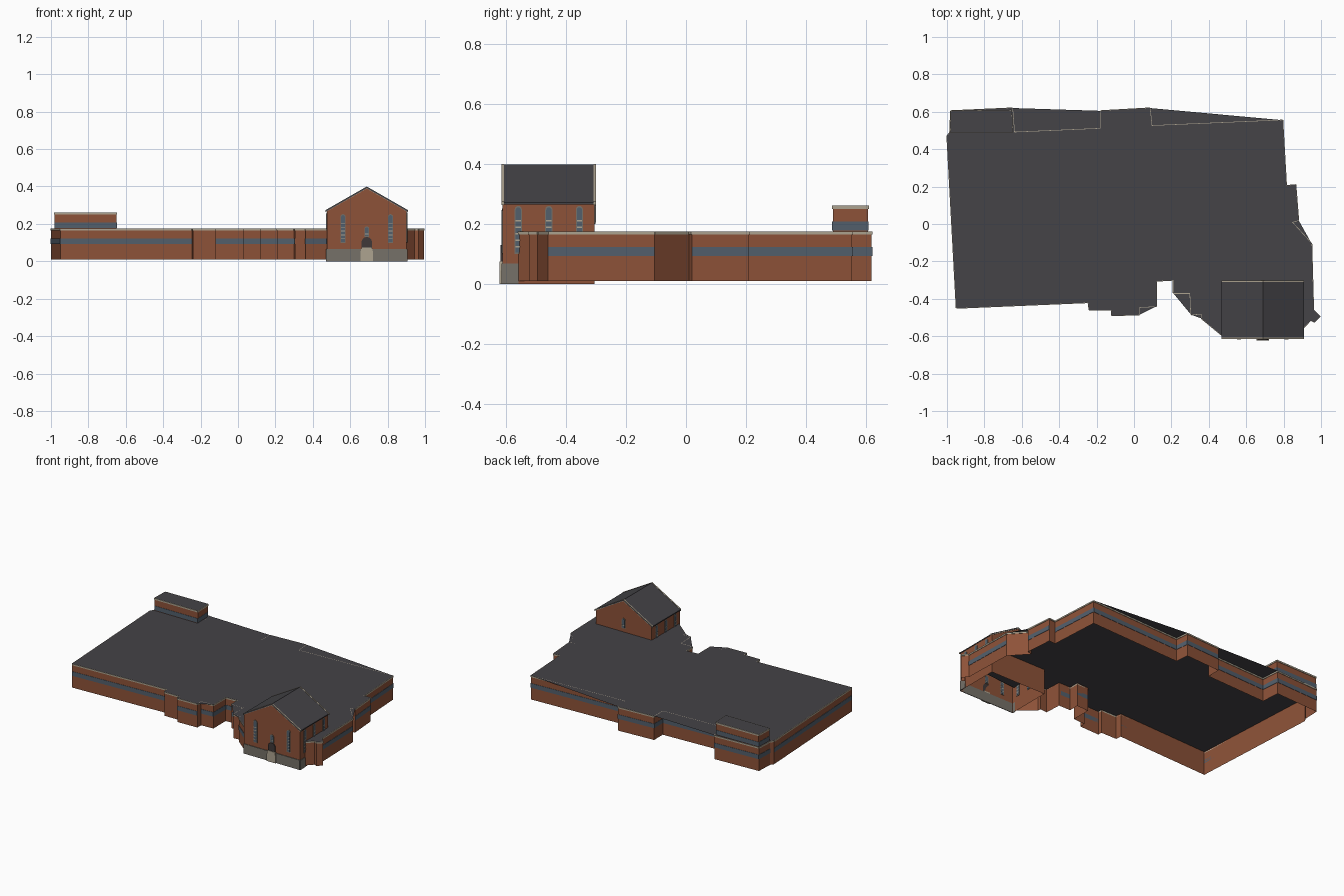
import bpy, bmesh, math
from mathutils import Matrix, Vector

cube = bpy.data.objects.get("Cube")
if cube:
    bpy.data.objects.remove(cube, do_unlink=True)


def material(name, r, g, b):
    mat = bpy.data.materials.new(name)
    mat.use_nodes = True
    mat.diffuse_color = (r, g, b, 1)
    mat.node_tree.nodes["Principled BSDF"].inputs["Base Color"].default_value = (r, g, b, 1)
    return mat


brick = material("red brick", .27, .085, .04)
slate = material("dark slate", .058, .056, .063)
stone = material("grey stone", .18, .165, .14)
beige = material("pale coping", .42, .37, .28)
glass = material("blue grey glass", .085, .115, .15)
timber = material("dark door timber", .05, .04, .04)


def finish(name, bm, mat, matrix=None):
    mesh = bpy.data.meshes.new(name)
    bm.to_mesh(mesh)
    bm.free()
    mesh.materials.append(mat)
    obj = bpy.data.objects.new(name, mesh)
    bpy.context.scene.collection.objects.link(obj)
    if matrix:
        obj.matrix_world = matrix
    return obj


def polygon(name, points, mat):
    """One flat face, concave outlines allowed."""
    bm = bmesh.new()
    face = bm.faces.new([bm.verts.new(p) for p in points])
    bmesh.ops.triangulate(bm, faces=[face])
    return finish(name, bm, mat)


def prism(name, profile, y0, y1, mat, place=(0, 0, 0), turn=0):
    """Extrude an xz profile along y, then turn it about z and place it."""
    bm = bmesh.new()
    face = bm.faces.new([bm.verts.new((x, y0, z)) for x, z in profile])
    new = bmesh.ops.extrude_face_region(bm, geom=[face])["geom"]
    for v in new:
        if isinstance(v, bmesh.types.BMVert):
            v.co.y = y1
    bmesh.ops.recalc_face_normals(bm, faces=bm.faces)
    return finish(name, bm, mat, Matrix.Translation(place) @ Matrix.Rotation(turn, 4, "Z"))


def rect(x0, x1, z0, z1):
    return [(x0, z0), (x1, z0), (x1, z1), (x0, z1)]


def arch(half, z0, z1):
    """Round-headed opening."""
    arc = [i * math.pi / 8 for i in range(9)]
    return [(-half, z0), (half, z0)] + [
        (half * math.cos(a), z1 - half + half * math.sin(a)) for a in arc]


def strip(name, a, b, z0, z1, out, mat):
    """Thin plate on the outside of the wall from a to b."""
    d = Vector(b) - Vector(a)
    prism(name, rect(0, d.length, z0, z1), 0, out, mat, (*a, 0), math.atan2(d.y, d.x))


def wall(name, a, b, z0, z1, mat):
    return polygon(name, [(*b, z0), (*a, z0), (*a, z1), (*b, z1)], mat)


# Chapel dimensions
left, right, front, back = .475, .902, -.612, -.305
mid, eave, ridge = (left + right) / 2, .275, .392

# Main building outline, clockwise from the back corner
outline = [
    (-1, .47), (-.985, .49), (-.98, .605), (-.65, .62), (-.64, .49), (-.18, .51),
    (-.18, .605), (.085, .62), (.095, .525), (.795, .555), (.815, .205),
    (.865, .21), (.88, .02), (.845, .01), (.95, -.105), (.96, -.46),
    (.995, -.495), (.965, -.525), (.945, -.515), (right, -.56), (right, back),
    (left, back), (left, -.6), (.36, -.505), (.36, -.48), (.305, -.485),
    (.3, -.37), (.21, -.37), (.21, -.3), (.12, -.305), (.12, -.44),
    (.03, -.445), (.03, -.485), (-.12, -.49), (-.12, -.46), (-.24, -.46),
    (-.245, -.42), (-.95, -.45)]
floor, top = .01, .175


def against_chapel(p):
    return left <= p[0] <= right and p[1] <= back


for a, b in zip(outline, outline[1:] + outline[:1]):
    if against_chapel(a) and against_chapel(b):
        continue
    wall("main_wall", a, b, floor, top, brick)
    strip("main_coping", a, b, top - .01, top, .003, beige)
    length = (Vector(b) - Vector(a)).length
    plain = a == (.845, .01) or a == (-.12, -.46)
    if length > .08 and not plain:
        strip("window_band", a, b, .092, .122, .002, glass)
polygon("main_roof", [(x, y, top) for x, y in reversed(outline)], slate)

# Raised rear annex
annex = [(-.98, .49), (-.977, .603), (-.655, .608), (-.65, .49)]
for a, b in zip(annex, annex[1:] + annex[:1]):
    wall("annex_wall", a, b, top, .26, brick)
    strip("annex_coping", a, b, .25, .261, .003, beige)
    strip("annex_window_band", a, b, .178, .208, .002, glass)
polygon("annex_roof", [(x, y, .261) for x, y in reversed(annex)], slate)

# Chapel walls: two gables and two sides
gable = rect(left, right, 0, eave)
gable.insert(3, (mid, ridge))
polygon("chapel_front_gable", [(x, front, z) for x, z in gable], brick)
polygon("chapel_back_gable", [(x, back, z) for x, z in reversed(gable)], brick)
wall("chapel_right_wall", (right, back), (right, front), 0, eave, brick)
wall("chapel_left_wall", (left, front), (left, back), 0, eave, brick)

# Stone plinth around the exposed chapel walls
plinth = [(right, -.56), (right, front), (left, front), (left, -.59)]
for a, b in zip(plinth, plinth[1:]):
    strip("chapel_plinth", a, b, 0, .067, .004, stone)


def chevron(over, lift, thick):
    """Section of a pitched roof."""
    upper = [(left - over, eave - .003 + lift), (mid, ridge + .006 + lift), (right + over, eave - .003 + lift)]
    return upper + [(x, z - thick) for x, z in reversed(upper)]


# Chapel roof with pale verge trim
prism("chapel_roof", chevron(.006, 0, .007), front - .004, back + .004, slate)
for y in (front, back):
    prism("roof_verge", chevron(.007, .002, .011), y - .004, y + .004, beige)


def window(name, x, y, turn, half, z0, z1, bars):
    """Arched stone frame, glass and glazing bars, seen on both sides of the wall."""
    place = (x, y, 0)
    prism(name + "_frame", arch(half, z0, z1), -.003, .003, stone, place, turn)
    prism(name + "_glass", arch(half * .72, z0 + .005, z1 - .005), -.004, .004, glass, place, turn)
    step = (z1 - z0 - .03) / (bars + 1)
    for i in range(1, bars + 1):
        z = z0 + i * step
        prism(name + "_bar", rect(-half * .72, half * .72, z, z + .004), -.0048, .0048, beige, place, turn)


# Tall front windows and side windows
for side in (-1, 1):
    window("front_window", mid + side * .127, front, 0, .014, .098, .252, 5)
    for y in (-.56, -.458, -.356):
        window("side_window", mid + side * (right - left) / 2, y, math.pi / 2, .012, .1, .26, 5)
window("front_small_window", mid, front, 0, .013, .13, .187, 1)
window("back_small_window", mid, back, 0, .014, .2, .27, 1)

# Entrance: dark arched door above a splayed pale step
prism("entrance_door", arch(.028, .06, .13), -.007, 0, timber, (mid, front, 0))
splay = [(-.034, 0), (.034, 0), (.034, .045), (.028, .075), (-.028, .075), (-.034, .045)]
prism("entrance_step", splay, -.011, 0, beige, (mid, front, 0))
